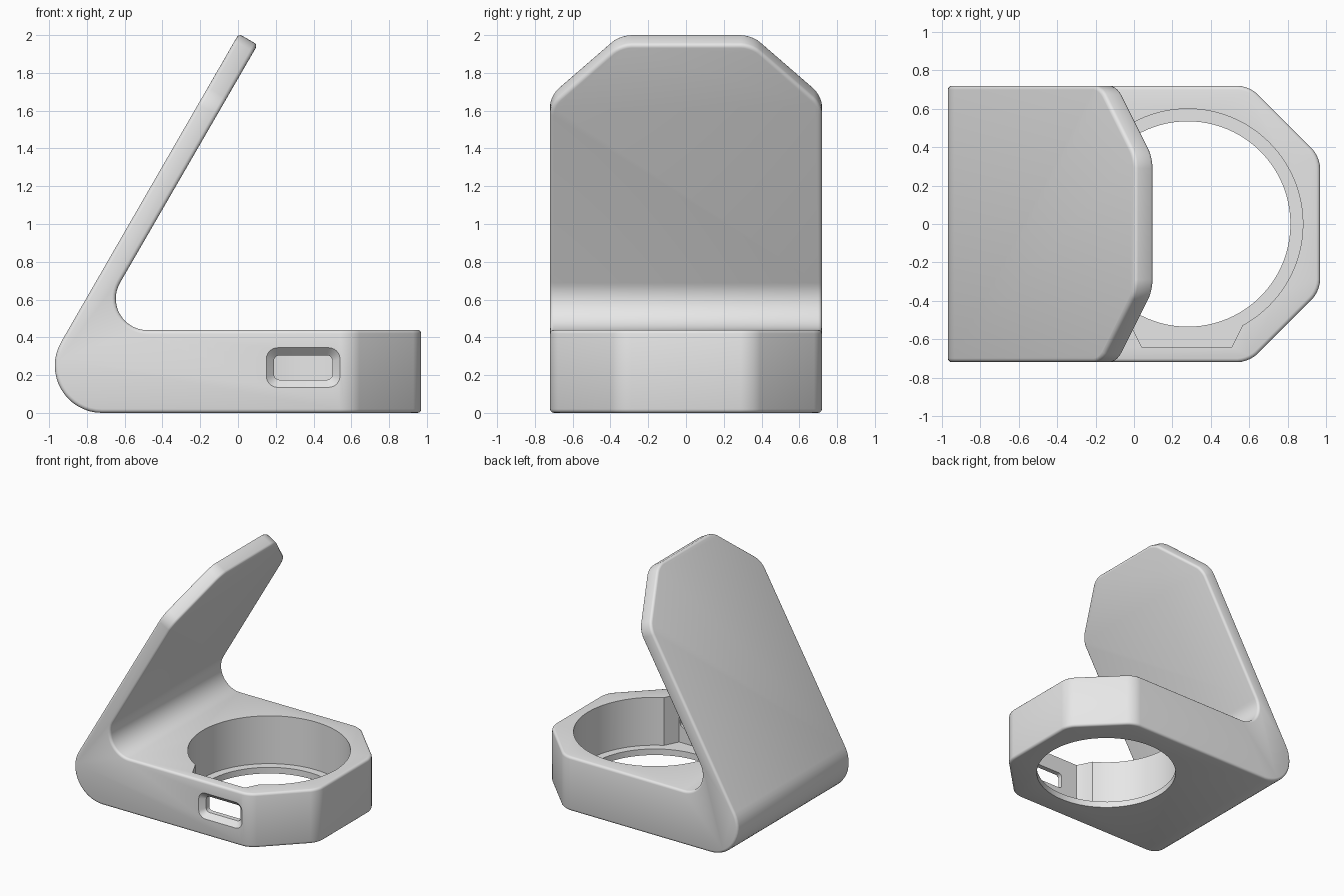
import bpy
import bmesh
from math import cos, sin, radians

if "Cube" in bpy.data.objects:
    bpy.data.objects.remove(bpy.data.objects["Cube"], do_unlink=True)

HALF_WIDTH = 0.72
HOLE_X = 0.28

grey = bpy.data.materials.new("light grey plastic")
grey.use_nodes = True
grey.diffuse_color = (0.8, 0.8, 0.8, 1)
grey.node_tree.nodes["Principled BSDF"].inputs["Base Color"].default_value = (0.8, 0.8, 0.8, 1)


def arc(cx, cy, r, start, end, steps):
    angles = [radians(start + (end - start) * i / steps) for i in range(steps + 1)]
    return [(cx + r * cos(a), cy + r * sin(a)) for a in angles]


def rounded_rect(cx, cy, w, h, r):
    points = []
    for sx, sy, start in ((1, 1, 0), (-1, 1, 90), (-1, -1, 180), (1, -1, 270)):
        points += arc(cx + sx * (w / 2 - r), cy + sy * (h / 2 - r), r, start, start + 90, 6)
    return points


def loft(sections):
    """Closed solid through matching rings of 3D points."""
    bm = bmesh.new()
    rings = [[bm.verts.new(p) for p in s] for s in sections]
    bm.faces.new(rings[0])
    bm.faces.new(rings[-1])
    for a, b in zip(rings, rings[1:]):
        for i in range(len(a)):
            j = (i + 1) % len(a)
            bm.faces.new((a[i], a[j], b[j], b[i]))
    bmesh.ops.recalc_face_normals(bm, faces=bm.faces)
    return bm


def add_object(name, bm):
    mesh = bpy.data.meshes.new(name)
    bm.to_mesh(mesh)
    bm.free()
    mesh.materials.append(grey)
    obj = bpy.data.objects.new(name, mesh)
    bpy.context.collection.objects.link(obj)
    return obj


def upright(points, bottom, top):
    return loft([[(x, y, z) for x, y in points] for z in (bottom, top)])


def end_edges(bm):
    """Long edges across the thickness of the base end and the arm tip."""
    found = []
    for e in bm.edges:
        d = e.verts[1].co - e.verts[0].co
        length = d.length
        d.normalize()
        tip = abs(d.x * cos(radians(30)) - d.z * sin(radians(30))) > 0.999
        if length > 0.1 and length < 0.5 and (abs(d.z) > 0.999 or tip):
            found.append(e)
    return found


# Stand: side profile of base, rounded heel and leaning arm
profile = [(0.97, 0), (0.97, 0.44)]
profile += arc(-0.48, 0.605, 0.167, 270, 150, 16)
profile += [(0.104, 1.949), (0.004, 2.007)]
profile += arc(-0.72, 0.25, 0.25, 150, 270, 16)
body = loft([[(x, y, z) for x, z in profile] for y in (-HALF_WIDTH, HALF_WIDTH)])

# Cut the four outer corners, then soften the cuts
bmesh.ops.bevel(body, geom=end_edges(body), offset=0.37, segments=1, profile=0.5, affect='EDGES')
bmesh.ops.bevel(body, geom=end_edges(body), offset=0.06, segments=5, profile=0.5, affect='EDGES')
stand = add_object("charging_stand", body)

bevel = stand.modifiers.new("edge_rounding", 'BEVEL')
bevel.width = 0.02
bevel.segments = 3
bevel.limit_method = 'ANGLE'
bevel.angle_limit = radians(40)

# Round seat with a thin ledge around a through hole
circle = lambda r: arc(HOLE_X, 0, r, 0, 360, 96)[:-1]
cutters = [
    add_object("seat_cutter", upright(circle(0.6), 0.05, 0.6)),
    add_object("through_hole_cutter", upright(circle(0.535), -0.1, 0.3)),
]

# Pocket behind the port
pocket = [(0.04, -0.64), (0.51, -0.64), (0.57, -0.52), (0.57, -0.3), (-0.02, -0.3), (-0.02, -0.52)]
cutters.append(add_object("pocket_cutter", upright(pocket, 0.05, 0.6)))

# Port with a flared mouth in the front side
mouth = rounded_rect(0.345, 0.24, 0.39, 0.21, 0.06)
slot = rounded_rect(0.345, 0.24, 0.31, 0.13, 0.03)
port = [[(x, y, z) for x, z in ring] for ring, y in
        ((mouth, -0.8), (mouth, -HALF_WIDTH), (slot, -0.68), (slot, -0.5))]
cutters.append(add_object("port_cutter", loft(port)))

for cutter in cutters:
    cutter.hide_render = True
    cut = stand.modifiers.new(cutter.name, 'BOOLEAN')
    cut.operation = 'DIFFERENCE'
    cut.solver = 'EXACT'
    cut.object = cutter

# Apply, tidy up and shade
bpy.ops.object.select_all(action='DESELECT')
stand.select_set(True)
bpy.context.view_layer.objects.active = stand
for name in [m.name for m in stand.modifiers]:
    bpy.ops.object.modifier_apply(modifier=name)
for cutter in cutters:
    bpy.data.objects.remove(cutter, do_unlink=True)
bpy.ops.object.shade_smooth_by_angle(angle=radians(32))
